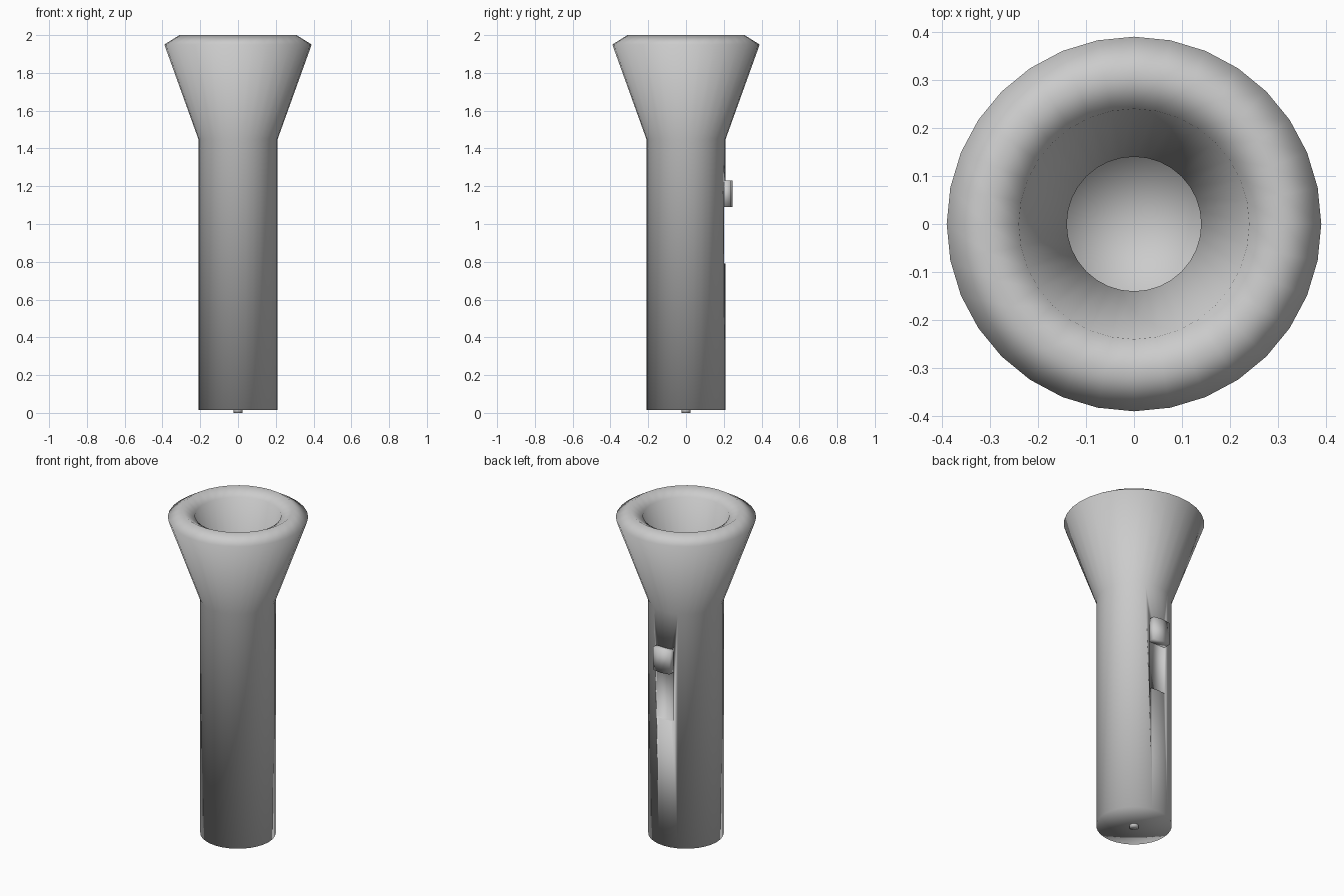
import bpy, bmesh, math

if "Cube" in bpy.data.objects:
    bpy.data.objects.remove(bpy.data.objects["Cube"])


def make_object(name, bm):
    bmesh.ops.recalc_face_normals(bm, faces=bm.faces)
    for f in bm.faces:
        f.smooth = True
    mesh = bpy.data.meshes.new(name)
    bm.to_mesh(mesh)
    bm.free()
    obj = bpy.data.objects.new(name, mesh)
    bpy.context.collection.objects.link(obj)
    return obj


def lathe(name, profile, sides):
    """Spin (radius, z) points around the z axis."""
    bm = bmesh.new()
    verts = [bm.verts.new((r, 0, z)) for r, z in profile]
    edges = [bm.edges.new(pair) for pair in zip(verts, verts[1:])]
    bmesh.ops.spin(bm, geom=verts + edges, cent=(0, 0, 0), axis=(0, 0, 1),
                   angle=math.tau, steps=sides)
    bmesh.ops.remove_doubles(bm, verts=bm.verts, dist=0.0005)
    return make_object(name, bm)


def prism(name, outline, z0, z1):
    """Extrude an (x, y) outline from z0 up to z1."""
    bm = bmesh.new()
    face = bm.faces.new([bm.verts.new((x, y, z0)) for x, y in outline])
    top = bmesh.ops.extrude_face_region(bm, geom=[face], use_keep_orig=True)["geom"]
    bmesh.ops.translate(bm, vec=(0, 0, z1 - z0),
                        verts=[v for v in top if isinstance(v, bmesh.types.BMVert)])
    return make_object(name, bm)


# Torch casing: closed tail, barrel, flared head, rolled rim, funnel and bulb well
casing = lathe("torch_casing", [
    (0, 0.015), (0.21, 0.015), (0.21, 1.45), (0.39, 1.95), (0.31, 2.0),
    (0.24, 1.96), (0.14, 1.46), (0.14, 1.38), (0, 1.38)], 32)

# Shallow slot for the sliding switch
W = 0.056
cutter = prism("switch_slot_cutter",
               [(-W, 0.195), (W, 0.195), (W, 0.3), (-W, 0.3)], 0.79, 1.23)
cutter.hide_render = True
cutter.hide_viewport = True
slot = casing.modifiers.new("switch_slot", 'BOOLEAN')
slot.operation = 'DIFFERENCE'
slot.solver = 'EXACT'
slot.object = cutter

# Sliding switch with a slightly ridged face, at the top of its slot
prism("slide_switch",
      [(-W, 0.19), (W, 0.19), (W, 0.238), (0, 0.247), (-W, 0.238)], 1.09, 1.23)

# Small contact stud under the tail
lathe("tail_stud", [(0, 0), (0.025, 0), (0.025, 0.03), (0, 0.03)], 16)
